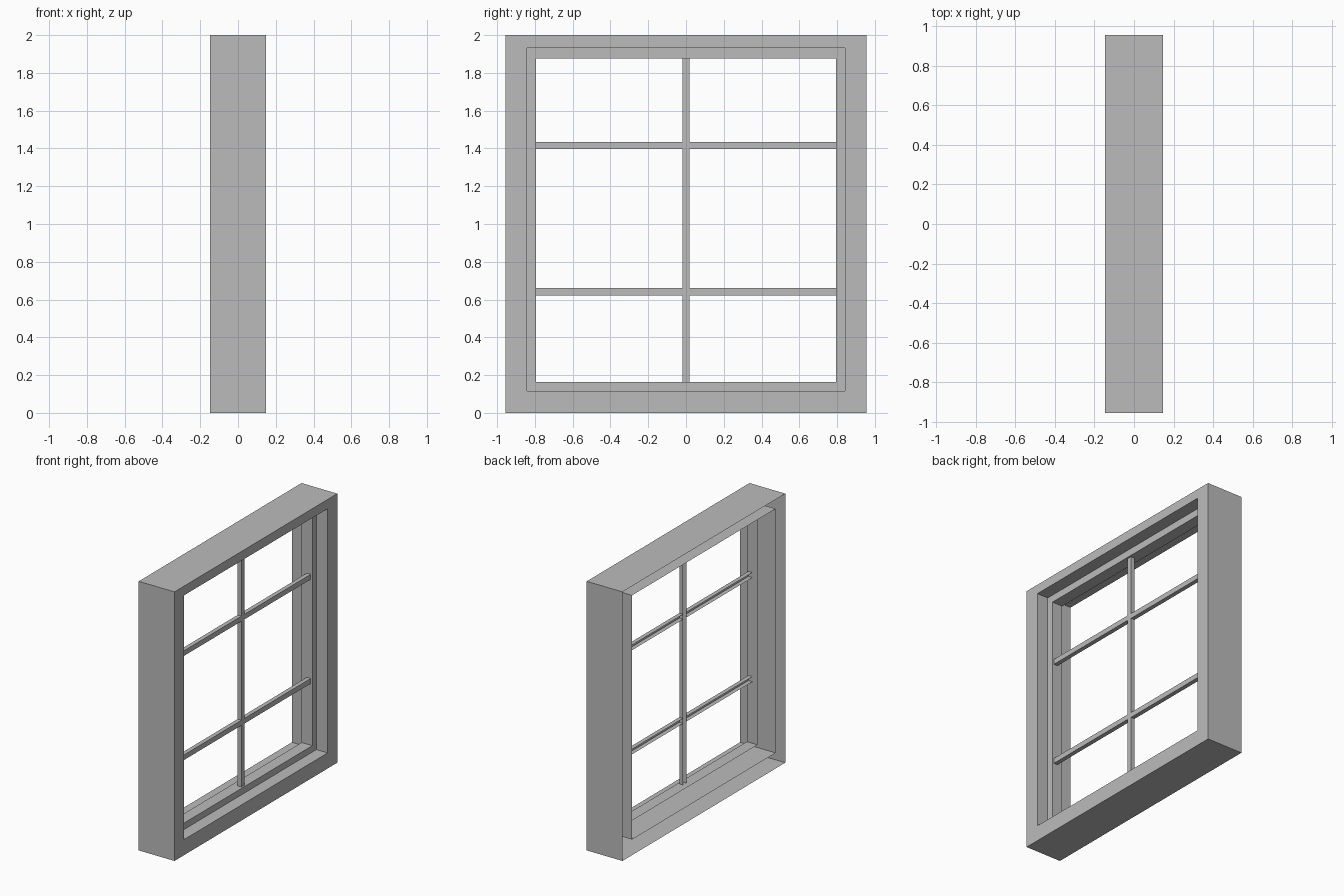
import bpy, bmesh

if "Cube" in bpy.data.objects:
    bpy.data.objects.remove(bpy.data.objects["Cube"])

grey = bpy.data.materials.new("plain_grey")
grey.diffuse_color = (0.5, 0.5, 0.5, 1)
grey.use_nodes = True
grey.node_tree.nodes["Principled BSDF"].inputs["Base Color"].default_value = grey.diffuse_color


def finish(name, bm):
    me = bpy.data.meshes.new(name)
    bm.to_mesh(me)
    bm.free()
    me.materials.append(grey)
    ob = bpy.data.objects.new(name, me)
    bpy.context.collection.objects.link(ob)
    return ob


def loop(bm, x, rect):
    """Four corners, counter-clockwise seen from +x."""
    y0, y1, z0, z1 = rect
    return [bm.verts.new((x, y, z)) for y, z in
            ((y0, z0), (y1, z0), (y1, z1), (y0, z1))]


def hollow_ring(name, outer, inner, x_front, x_back, outer_walls):
    """Rectangular surround with a front face and side walls, open at the back."""
    bm = bmesh.new()
    o, i = loop(bm, x_front, outer), loop(bm, x_front, inner)
    ib = loop(bm, x_back, inner)
    ob = loop(bm, x_back, outer) if outer_walls else None
    for a in range(4):
        b = (a + 1) % 4
        bm.faces.new((o[a], o[b], i[b], i[a]))
        bm.faces.new((i[a], i[b], ib[b], ib[a]))
        if ob:
            bm.faces.new((o[b], o[a], ob[a], ob[b]))
    return finish(name, bm)


def channel_bar(name, rect, x_front, x_back, walls):
    """Glazing bar: front face and two long walls, open at the back."""
    bm = bmesh.new()
    f, k = loop(bm, x_front, rect), loop(bm, x_back, rect)
    bm.faces.new(f)
    for a in walls:
        b = (a + 1) % 4
        bm.faces.new((f[b], f[a], k[a], k[b]))
    bmesh.ops.delete(bm, geom=[v for v in bm.verts if not v.link_faces], context='VERTS')
    return finish(name, bm)


OUTER = (-0.956, 0.956, 0.0, 2.0)
OPENING = (-0.843, 0.843, 0.116, 1.931)
PANE = (-0.794, 0.794, 0.164, 1.877)

# Deep outer frame and the sash set inside it
hollow_ring("outer_frame", OUTER, OPENING, 0.147, -0.147, True)
hollow_ring("sash", OPENING, PANE, 0.055, -0.032, False)

# Glazing bars: one upright, two rows of crossbars either side of it
BAR = 0.019
FRONT, BACK = 0.042, 0.01
channel_bar("upright_bar", (-BAR, BAR, PANE[2], PANE[3]), FRONT, BACK, (1, 3))
for row, z in (("lower", 0.641), ("upper", 1.415)):
    for side, y0, y1 in (("left", PANE[0], -BAR), ("right", BAR, PANE[1])):
        channel_bar(f"{row}_{side}_crossbar", (y0, y1, z - BAR, z + BAR),
                    FRONT, BACK, (0, 2))
